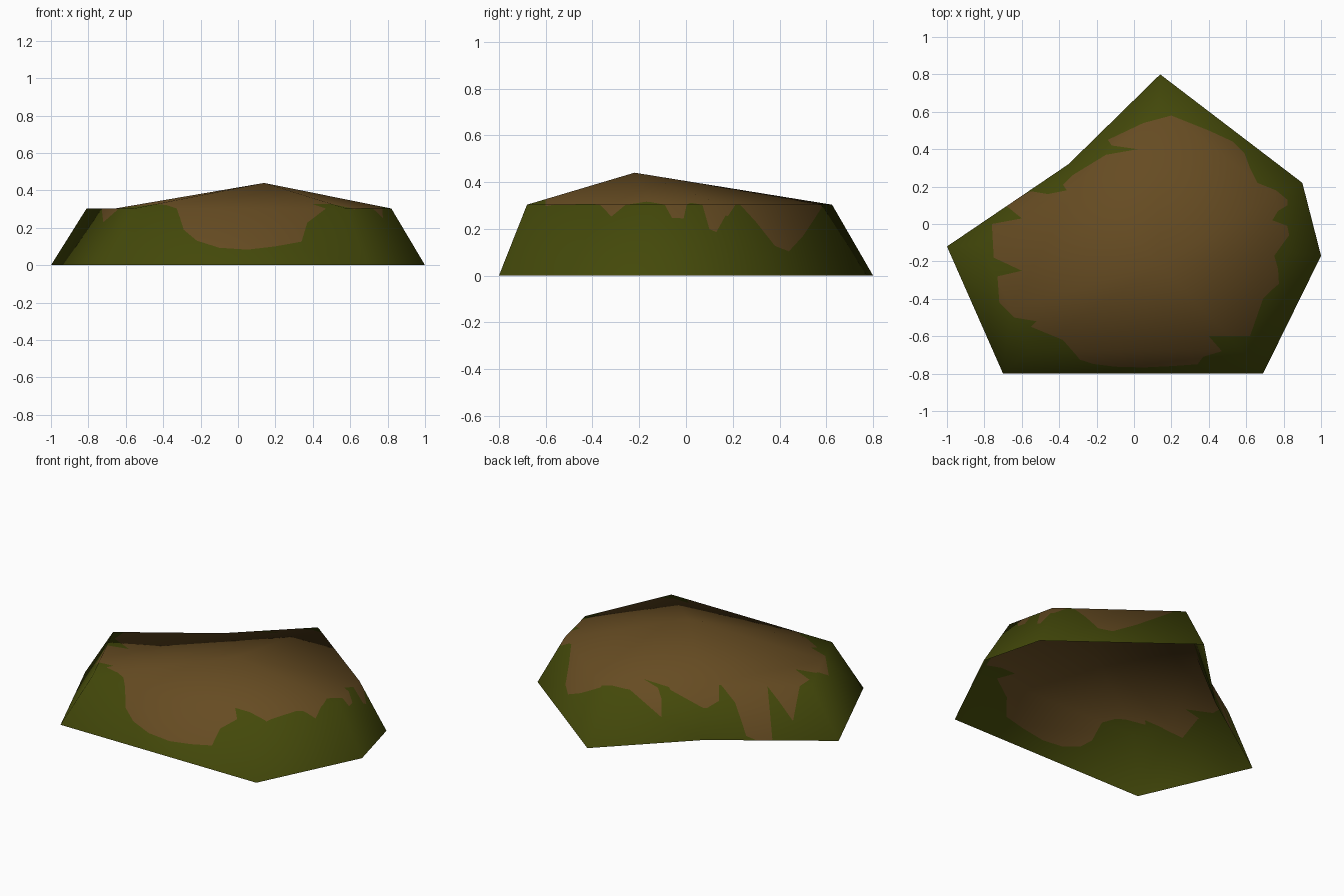
import bpy, bmesh
from mathutils import Vector
from mathutils.bvhtree import BVHTree
from mathutils.geometry import barycentric_transform

if "Cube" in bpy.data.objects:
    bpy.data.objects.remove(bpy.data.objects["Cube"])

# Plan outlines (counter-clockwise): ground edge and shoulder edge
BASE = [(-1, -.12), (-.7, -.8), (.69, -.8), (1, -.17), (.9, .22), (.14, .8), (-.35, .32)]
RING = [(-.81, -.11), (-.56, -.68), (.58, -.68), (.82, -.15), (.75, .16), (.13, .625), (-.28, .24)]
SHOULDER = 0.303
PEAK = (.14, -.22, .44)

# Ragged outline of the bare earth, seen from above
EARTH = [(-.31, -.70), (-.29, -.725), (-.22, -.748), (-.1, -.763), (.05, -.767), (.2, -.76),
         (.34, -.75), (.37, -.71), (.47, -.68), (.4, -.6), (.62, -.6), (.69, -.4), (.74, -.35),
         (.775, -.32), (.77, -.24), (.75, -.17), (.8, -.1), (.83, -.06), (.82, -.01),
         (.74, .02), (.77, .07), (.82, .1), (.82, .13), (.76, .18), (.66, .22), (.62, .3),
         (.59, .38), (.53, .44), (.4, .5), (.2, .58), (.05, .54),
         (-.14, .45), (-.12, .42), (.02, .4), (-.15, .37), (-.33, .26), (-.38, .21),
         (-.36, .18), (-.46, .16), (-.55, .175), (-.62, .14), (-.68, .095), (-.6, .03),
         (-.76, 0), (-.75, -.18), (-.6, -.25), (-.73, -.28), (-.72, -.42), (-.64, -.5),
         (-.52, -.52), (-.55, -.55), (-.38, -.62)]


def in_earth(p):
    inside = False
    for (x1, y1), (x2, y2) in zip(EARTH, EARTH[1:] + EARTH[:1]):
        if (y1 > p.y) != (y2 > p.y) and p.x < (x2 - x1) * (p.y - y1) / (y2 - y1) + x1:
            inside = not inside
    return inside


def material(name, color):
    m = bpy.data.materials.new(name)
    m.diffuse_color = (*color, 1)
    m.use_nodes = True
    m.node_tree.nodes["Principled BSDF"].inputs["Base Color"].default_value = m.diffuse_color
    return m


# Mound: sloping walls and a low faceted cap, open underneath
bm = bmesh.new()
base = [bm.verts.new((x, y, 0)) for x, y in BASE]
ring = [bm.verts.new((x, y, SHOULDER)) for x, y in RING]
peak = bm.verts.new(PEAK)
knee = bm.verts.new((-.66, -.45, SHOULDER))
n = len(base)
for i in range(1, n):
    j = (i + 1) % n
    bm.faces.new((base[i], base[j], ring[j], ring[i]))
for tri in ((base[0], base[1], knee), (base[0], knee, ring[0]), (base[1], ring[1], knee),
            (ring[6], ring[0], knee), (knee, ring[1], peak), (ring[6], knee, peak)):
    bm.faces.new(tri)
for i in range(1, n - 1):
    bm.faces.new((ring[i], ring[i + 1], peak))
bmesh.ops.triangulate(bm, faces=bm.faces[:])
bm.normal_update()

# Remember the smooth normals of the simple shape
bm.verts.index_update()
bm.faces.ensure_lookup_table()
tree = BVHTree.FromBMesh(bm)
corners = [([v.co.copy() for v in f.verts], [v.normal.copy() for v in f.verts]) for f in bm.faces]

# Cut along the earth outline, then colour by inside or outside
for a, b in zip(EARTH, EARTH[1:] + EARTH[:1]):
    d = Vector((b[0] - a[0], b[1] - a[1], 0))
    bmesh.ops.bisect_plane(bm, geom=bm.verts[:] + bm.edges[:] + bm.faces[:], dist=1e-5,
                           plane_co=(a[0], a[1], 0), plane_no=Vector((d.y, -d.x, 0)).normalized())
for f in bm.faces:
    f.smooth = True
    f.material_index = int(in_earth(f.calc_center_median()))

mesh = bpy.data.meshes.new("mound")
bm.to_mesh(mesh)
bm.free()
mesh.materials.append(material("moss green", (.057, .066, .003)))
mesh.materials.append(material("earth brown", (.132, .071, .016)))

# Give the cut mesh the smooth normals of the simple shape
normals = []
for v in mesh.vertices:
    co, no, index, dist = tree.find_nearest(v.co)
    pts, nos = corners[index]
    normals.append(barycentric_transform(co, *pts, *nos).normalized())
mesh.normals_split_custom_set_from_vertices(normals)

mound = bpy.data.objects.new("mound", mesh)
bpy.context.collection.objects.link(mound)
